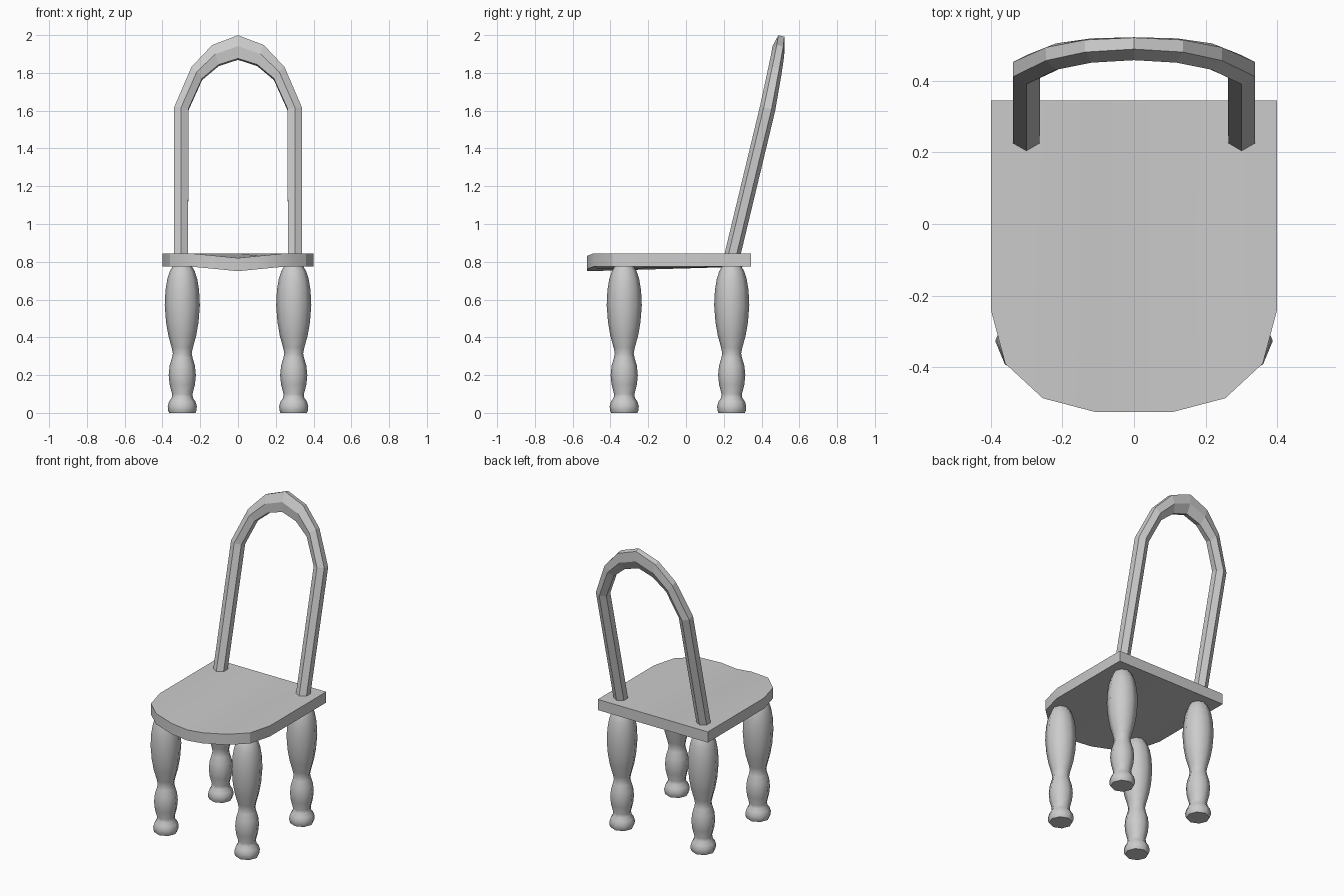
import bpy, math
from mathutils import Vector

if "Cube" in bpy.data.objects:
    bpy.data.objects.remove(bpy.data.objects["Cube"])


def make(name, verts, faces, smooth=None):
    me = bpy.data.meshes.new(name)
    me.from_pydata([tuple(v) for v in verts], [], faces)
    me.update()
    ob = bpy.data.objects.new(name, me)
    bpy.context.collection.objects.link(ob)
    bpy.context.view_layer.objects.active = ob
    ob.select_set(True)
    if smooth:
        bpy.ops.object.shade_smooth_by_angle(angle=math.radians(smooth))
    ob.select_set(False)
    return ob


def loft(name, rings, smooth=None):
    """Skin equal-sized closed rings and cap both ends."""
    n = len(rings[0])
    verts = [v for r in rings for v in r]
    faces = [(i * n + j, i * n + (j + 1) % n, (i + 1) * n + (j + 1) % n, (i + 1) * n + j)
             for i in range(len(rings) - 1) for j in range(n)]
    last = (len(rings) - 1) * n
    faces += [tuple(reversed(range(n))), tuple(range(last, last + n))]
    return make(name, verts, faces, smooth)


# Seat: strips running back to front, front edge rounded and dipped in the middle
TOP, BOTTOM, BACK = 0.845, 0.775, 0.345
half = [(0.11, -0.525, 0.014), (0.255, -0.487, 0), (0.36, -0.39, 0), (0.4, -0.24, 0)]
columns = [(-x, y, d) for x, y, d in reversed(half)] + [(0, -0.525, 0.025)] + half
loft("seat", [[(x, BACK, BOTTOM), (x, BACK, TOP), (x, y, TOP - d), (x, y, BOTTOM - d)]
              for x, y, d in columns], 30)

# Turned legs: eight-sided, smooth shaded (z, radius)
profile = [(0, 0.07), (0.015, 0.076), (0.035, 0.077), (0.06, 0.07), (0.08, 0.056), (0.1, 0.054),
           (0.15, 0.067), (0.2, 0.072), (0.25, 0.067), (0.29, 0.055), (0.315, 0.05),
           (0.345, 0.056), (0.41, 0.074), (0.48, 0.086), (0.57, 0.093), (0.65, 0.089),
           (0.71, 0.079), (0.75, 0.066), (0.78, 0.048)]
for side, sx in (("left", -1), ("right", 1)):
    for place, y in (("front", -0.327), ("back", 0.242)):
        rings = [[(sx * 0.295 + r * math.cos(k * math.pi / 4),
                   y + r * math.sin(k * math.pi / 4), z) for k in range(8)]
                 for z, r in profile]
        loft(f"{place}_{side}_leg", rings, 60)

# Hooped back: hexagonal section swept round a leaning arch
UP = Vector((0, 0.236, 0.972))
NORMAL = Vector((0, 0.972, -0.236))
HEX = [(0, 1), (1, 0.5), (1, -0.5), (0, -1), (-1, -0.5), (-1, 0.5)]
# centre x, y, z, section angle, half width, half depth
path = [(0.301, 0.237, 0.80, 0, 0.0375, 0.042),
        (0.301, 0.431, 1.608, 6, 0.038, 0.042),
        (0.218, 0.468, 1.797, 48, 0.042, 0.038),
        (0.119, 0.485, 1.892, 72, 0.056, 0.035),
        (0, 0.49, 1.934, 90, 0.063, 0.033)]
arch = path + [(-x, y, z, 180 - a, w, d) for x, y, z, a, w, d in reversed(path[:-1])]
rings = []
for x, y, z, a, w, d in arch:
    out = Vector((math.cos(math.radians(a)), 0, 0)) + UP * math.sin(math.radians(a))
    rings.append([Vector((x, y, z)) + out * w * p + NORMAL * d * q for p, q in reversed(HEX)])
loft("back_hoop", rings)

# Consistent outward normals
import bmesh
for ob in bpy.context.collection.objects:
    bm = bmesh.new()
    bm.from_mesh(ob.data)
    bmesh.ops.recalc_face_normals(bm, faces=bm.faces[:])
    bm.to_mesh(ob.data)
    bm.free()
